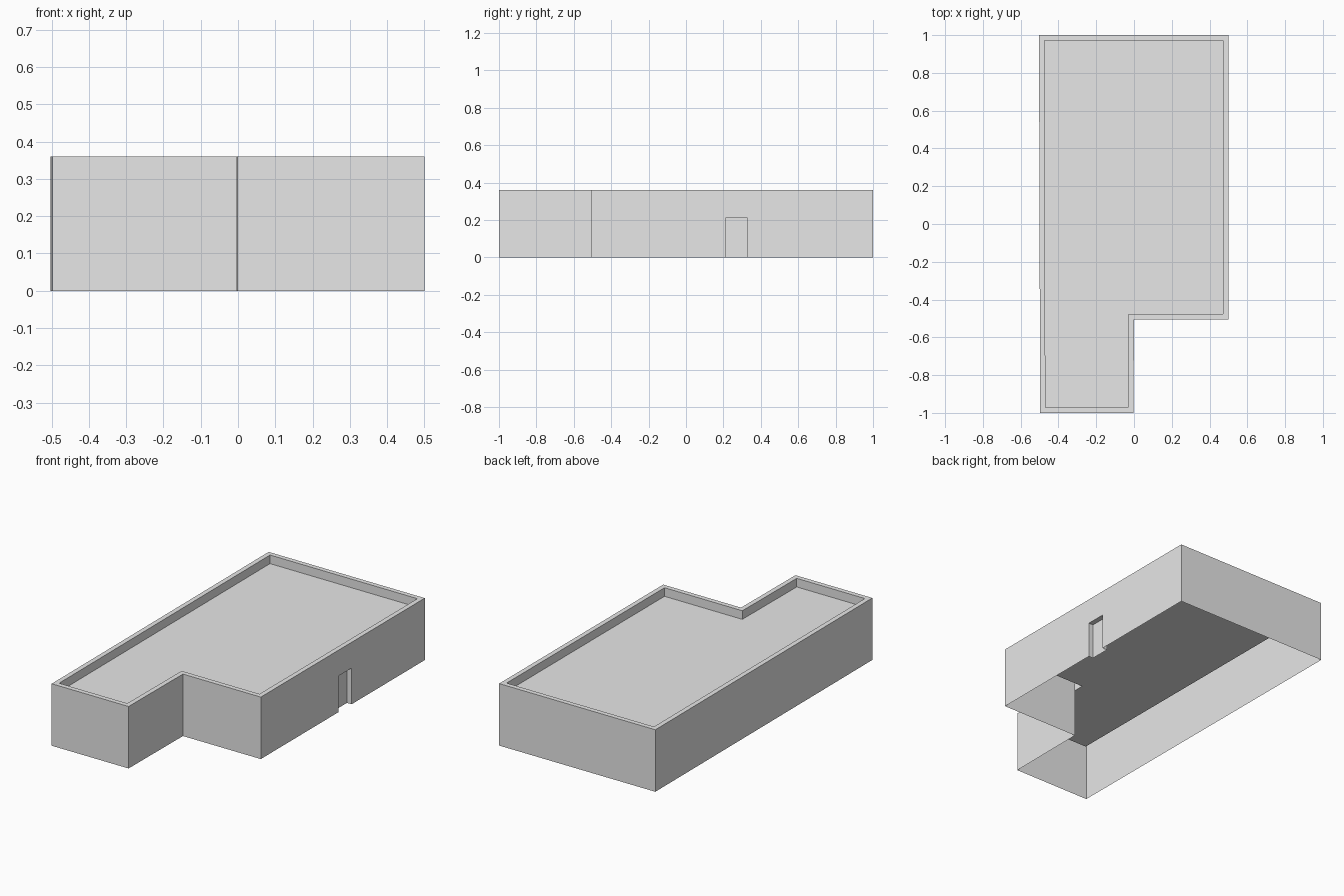
import bpy
import bmesh
from mathutils import Vector

if "Cube" in bpy.data.objects:
    bpy.data.objects.remove(bpy.data.objects["Cube"], do_unlink=True)

# One plain material
grey = bpy.data.materials.new("plain grey")
grey.use_nodes = True
grey.diffuse_color = (0.8, 0.8, 0.8, 1)
grey.node_tree.nodes["Principled BSDF"].inputs["Base Color"].default_value = (0.8, 0.8, 0.8, 1)

HEIGHT, ROOF = 0.36, 0.31
RIM = 0.028
DOOR_START, DOOR_END, DOOR_TOP, DOOR_DEPTH = 0.21, 0.328, 0.21, 0.03


def make_part(name, faces):
    """Build an object from a list of polygons, joining shared corners."""
    bm = bmesh.new()
    for points in faces:
        bm.faces.new([bm.verts.new(p) for p in points])
    bmesh.ops.remove_doubles(bm, verts=bm.verts, dist=0.0001)
    mesh = bpy.data.meshes.new(name)
    bm.to_mesh(mesh)
    bm.free()
    mesh.materials.append(grey)
    obj = bpy.data.objects.new(name, mesh)
    bpy.context.collection.objects.link(obj)
    return obj


def inset(outline, width):
    """Move every corner of a right-angled outline inwards."""
    result = []
    for i, p in enumerate(outline):
        before = (p - outline[i - 1]).normalized()
        after = (outline[(i + 1) % len(outline)] - p).normalized()
        d = before + after
        result.append(p + Vector((-d.y, d.x)) * width)
    return result


def pairs(points):
    return zip(points, points[1:] + points[:1])


def at(p, z):
    return (p.x, p.y, z)


# L-shaped footprint, counter-clockwise
outer = [Vector(p) for p in [(-0.497, -1), (-0.003, -1), (0, -0.505),
                             (0.5, -0.505), (0.5, 1), (-0.503, 1)]]
inner = inset(outer, RIM)

# Outer walls, with a doorway notched out of the +x wall
walls = []
for a, b in pairs(outer):
    if a.x == b.x:
        notch = [(a.y, 0), (DOOR_START, 0), (DOOR_START, DOOR_TOP),
                 (DOOR_END, DOOR_TOP), (DOOR_END, 0), (b.y, 0),
                 (b.y, HEIGHT), (a.y, HEIGHT)]
        walls.append([(a.x, y, z) for y, z in notch])
    else:
        walls.append([at(a, 0), at(b, 0), at(b, HEIGHT), at(a, HEIGHT)])
make_part("outer_walls", walls)

# Parapet: flat top rim and inner drop to the roof
parapet = []
for (a, b), (c, d) in zip(pairs(outer), pairs(inner)):
    parapet.append([at(a, HEIGHT), at(b, HEIGHT), at(d, HEIGHT), at(c, HEIGHT)])
    parapet.append([at(c, HEIGHT), at(d, HEIGHT), at(d, ROOF), at(c, ROOF)])
make_part("parapet", parapet)

# Sunken flat roof
make_part("roof", [[at(p, ROOF) for p in inner]])

# Door recess: jambs, soffit and door panel
wall_x = outer[3].x
door_x = wall_x - DOOR_DEPTH
frame = [(DOOR_START, 0), (DOOR_START, DOOR_TOP),
         (DOOR_END, DOOR_TOP), (DOOR_END, 0)]
recess = [[(wall_x, *a), (door_x, *a), (door_x, *b), (wall_x, *b)]
          for a, b in zip(frame, frame[1:])]
make_part("door_recess", recess)
make_part("door_panel", [[(door_x, *p) for p in reversed(frame)]])
